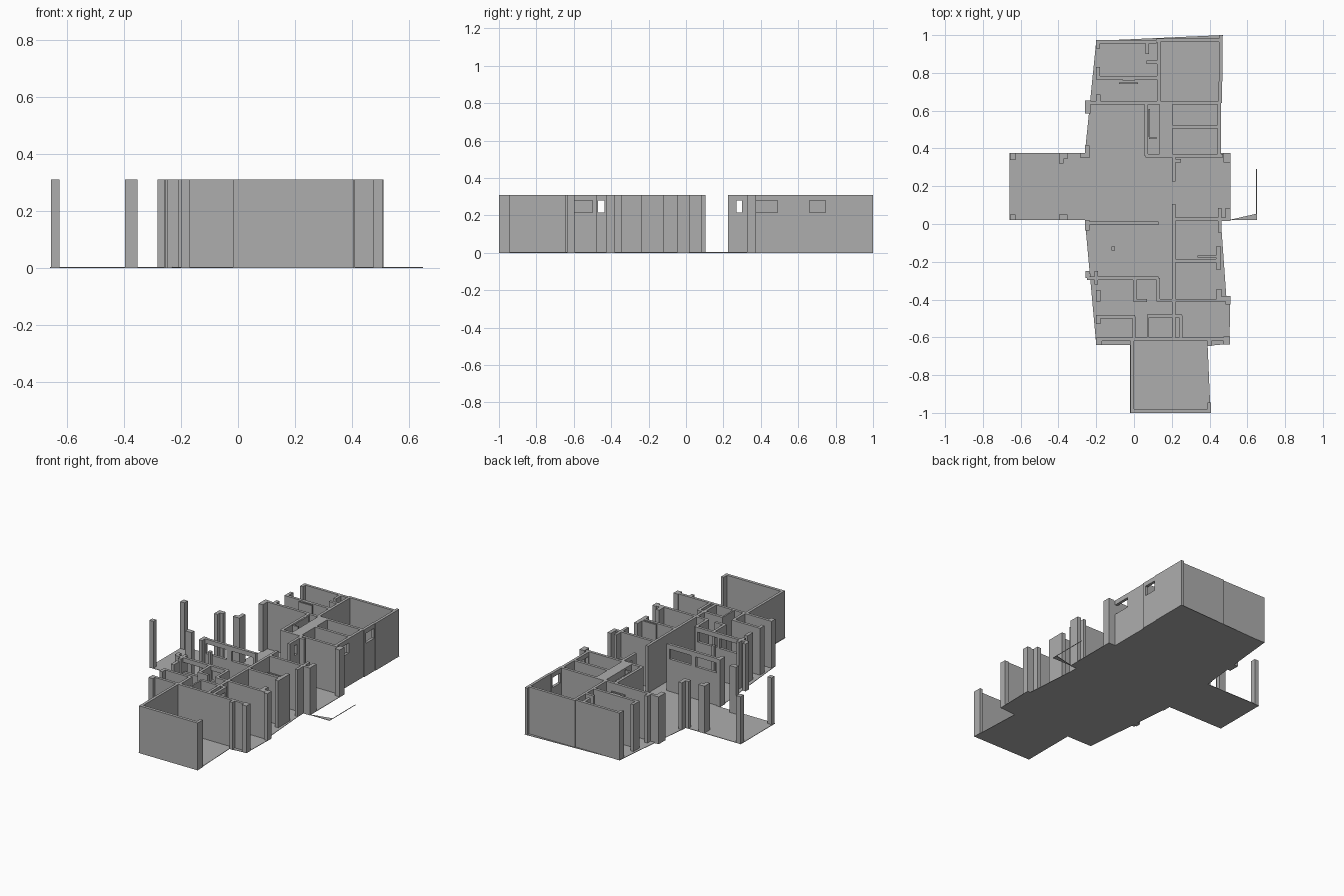
import bpy
import bmesh

if "Cube" in bpy.data.objects:
    bpy.data.objects.remove(bpy.data.objects["Cube"])

HEIGHT = 0.31
SILL, LINTEL = 0.215, 0.28
THICK = 0.018
SLAB = 0.003

plaster = bpy.data.materials.new("plaster_grey")
plaster.use_nodes = True
GREY = (0.42, 0.42, 0.42, 1)
plaster.diffuse_color = GREY
for node in plaster.node_tree.nodes:
    if node.type == 'BSDF_PRINCIPLED':
        node.inputs["Base Color"].default_value = GREY


def finish(name, bm):
    mesh = bpy.data.meshes.new(name)
    bmesh.ops.recalc_face_normals(bm, faces=bm.faces)
    bm.to_mesh(mesh)
    bm.free()
    mesh.materials.append(plaster)
    obj = bpy.data.objects.new(name, mesh)
    bpy.context.collection.objects.link(obj)
    return obj


def add_box(bm, x0, x1, y0, y1, z0=0.0, z1=HEIGHT):
    verts = bmesh.ops.create_cube(bm, size=1)["verts"]
    for v in verts:
        v.co.x = x1 if v.co.x > 0 else x0
        v.co.y = y1 if v.co.y > 0 else y0
        v.co.z = z1 if v.co.z > 0 else z0


def column(name, x0, x1, y0, y1):
    bm = bmesh.new()
    add_box(bm, x0, x1, y0, y1)
    return finish(name, bm)


def wall(name, along, centre, start, end, windows=(), thick=THICK):
    """Straight wall along one axis, with optional high window openings."""
    bm = bmesh.new()

    def piece(a, b, z0=0.0, z1=HEIGHT):
        lo, hi = centre - thick / 2, centre + thick / 2
        if along == "x":
            add_box(bm, a, b, lo, hi, z0, z1)
        else:
            add_box(bm, lo, hi, a, b, z0, z1)

    cursor = start
    for a, b in windows:
        piece(cursor, a)
        piece(a, b, z1=SILL)
        piece(a, b, z0=LINTEL)
        cursor = b
    piece(cursor, end)
    return finish(name, bm)


def slab(name, outline):
    bm = bmesh.new()
    face = bm.faces.new([bm.verts.new((x, y, 0)) for x, y in outline])
    top = bmesh.ops.extrude_face_region(bm, geom=[face])["geom"]
    for v in top:
        if isinstance(v, bmesh.types.BMVert):
            v.co.z = SLAB
    return finish(name, bm)


# Floor plate and the narrow strip beside the entrance
slab("floor", [(-.2, .97), (.47, 1), (.45, .375), (.51, .375), (.51, .02),
               (.46, .02), (.49, -.4), (.51, -.4), (.505, -.635),
               (.39, -.645), (.405, -1), (-.02, -1), (-.02, -.64),
               (-.2, -.64), (-.26, .02), (-.66, .02), (-.66, .375), (-.26, .375)])
slab("entrance_strip", [(.51, .02), (.65, .02), (.65, .29),
                        (.647, .29), (.647, .054), (.51, .023)])

# Porch columns
for label, y0, y1 in (("back", .34, .375), ("front", .02, .05)):
    column("porch_outer_column_" + label, -.657, -.627, y0, y1)
    column("porch_inner_column_" + label, -.397, -.372, y0 - .02 * (label == "back"), y1)
    column("porch_inner_return_" + label, -.372, -.352, y1 - .03, y1)

# Back rooms: outer walls
wall("back_wall_right", "x", .965, -.2, .12)
wall("back_wall_left", "x", .972, .12, .46)
wall("back_left_wall", "y", .46, .755, 1)
wall("back_left_window_wall", "y", .457, .64, .755, [(.66, .745)])
wall("middle_left_window_wall", "y", .452, .355, .64, [(.375, .49)])
column("back_corner_column", -.2, -.18, .93, .975)
column("back_right_column", -.2, -.18, .77, .83)
column("back_right_lower_column", -.2, -.178, .64, .685)
column("right_step_column", -.26, -.23, .585, .655)
column("right_porch_column", -.26, -.235, .35, .415)
column("right_porch_column_foot", -.282, -.26, .35, .375)

# Back rooms: partitions
wall("bedroom_partition", "x", .775, -.2, .13)
wall("bedroom_divider", "y", .13, .635, .965)
wall("closet_side", "y", .07, .9, .96)
wall("closet_shelf_wall", "x", .857, .065, .13)
wall("niche_back", "x", .765, -.06, .005, thick=.008)
wall("niche_front", "x", .745, -.08, .02, thick=.01)
wall("back_cross_wall", "x", .642, -.25, .46)
wall("bath_partition", "x", .515, .2, .45)
wall("bath_right_wall", "y", .065, .36, .64)
wall("stall_screen", "y", .08, .46, .61, thick=.008)
wall("stall_end", "x", .455, .08, .12, thick=.01)
column("service_shaft", .135, .205, .36, .642)
wall("hall_back_wall", "x", .362, .06, .47)
wall("hall_recess", "x", .335, .215, .25)

# Central spine and left entrance
wall("spine_back", "y", .21, .225, .36, [(.27, .3)])
wall("spine_front", "y", .21, -.605, .105, [(-.47, -.435)])
column("entrance_back_column", .475, .51, .325, .375)
column("entrance_front_column", .485, .51, .02, .085)
wall("entrance_wall", "x", .025, .205, .51)
wall("entrance_return", "y", .455, -.045, .085)

# Front rooms: right side
wall("living_window_wall", "x", .005, -.25, .13, [(-.23, -.08), (-.045, .11)])
column("living_corner_column", -.26, -.235, -.035, .02)
column("living_post", -.12, -.1, -.14, -.12)
wall("kitchen_window_wall", "x", -.287, -.25, .13, [(-.19, -.05), (-.03, .11)])
column("kitchen_corner_column", -.257, -.235, -.285, -.25)
column("kitchen_inner_column", -.21, -.19, -.32, -.25)
column("right_front_column", -.2, -.178, -.41, -.35)
column("right_lower_column", -.2, -.178, -.53, -.485)
column("right_corner_column", -.2, -.17, -.64, -.6)
wall("kitchen_left_wall", "y", .128, -.41, -.285)
wall("kitchen_divider", "y", .003, -.41, -.285)
wall("pantry_wall", "x", -.405, .0, .07)
wall("right_room_wall", "x", -.49, -.2, .005)
wall("right_room_side", "y", .0, -.61, -.49)

# Front rooms: left side
wall("left_partition", "x", -.195, .21, .46)
wall("left_partition_screen", "x", -.172, .335, .435, thick=.01)
column("left_partition_column", .435, .46, -.24, -.12)
wall("left_cross_wall", "x", -.405, .128, .48)
column("left_inner_column", .437, .462, -.41, -.345)
column("left_outer_column", .485, .51, -.425, -.38)
column("left_outer_return", .46, .485, -.41, -.385)
wall("bath_back_wall", "x", -.487, .07, .255)
wall("bath_side", "y", .075, -.6, -.49, thick=.01)
wall("bath_window_wall", "y", .248, -.605, -.485, [(-.595, -.5)])

# Front room
wall("front_cross_wall", "x", -.61, -.2, .5)
column("front_left_column", .475, .507, -.637, -.595)
column("front_room_back_column", .39, .41, -.645, -.61)
wall("front_room_right_wall", "y", -.009, -1, -.6)
wall("front_wall", "x", -.99, -.018, .405, thick=.02)
column("front_corner_column", .388, .407, -1, -.945)
